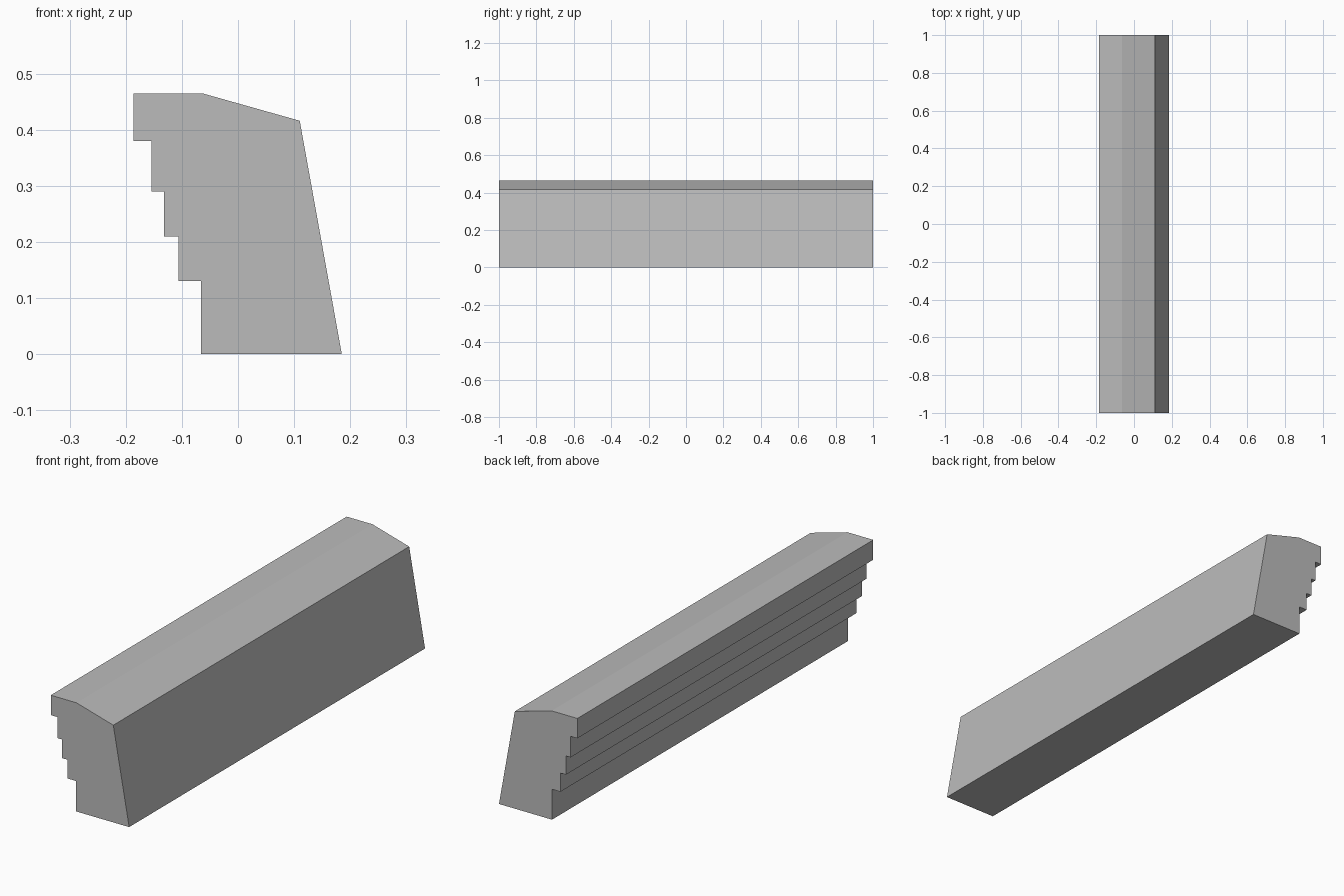
import bpy
import bmesh

cube = bpy.data.objects.get("Cube")
if cube:
    bpy.data.objects.remove(cube, do_unlink=True)

# Plain grey stone
GREY = (0.5, 0.5, 0.5, 1.0)
stone = bpy.data.materials.new("grey_stone")
stone.use_nodes = True
stone.diffuse_color = GREY
stone.node_tree.nodes["Principled BSDF"].inputs["Base Color"].default_value = GREY

# Cross-section: base, sloped face, bevelled top, then the stepped overhang
profile = [(-0.066, 0), (0.185, 0), (0.11, 0.416), (-0.064, 0.465)]
steps = [(-0.186, 0.465, 0.38), (-0.154, 0.38, 0.29),
         (-0.132, 0.29, 0.21), (-0.106, 0.21, 0.13)]
for x, top, bottom in steps:
    profile += [(x, top), (x, bottom)]
profile.append((-0.066, 0.13))

# Extrude the section along the full length
bm = bmesh.new()
section = bm.faces.new([bm.verts.new((x, -1, z)) for x, z in profile])
extruded = bmesh.ops.extrude_face_region(bm, geom=[section], use_keep_orig=True)
moved = [v for v in extruded["geom"] if isinstance(v, bmesh.types.BMVert)]
bmesh.ops.translate(bm, verts=moved, vec=(0, 2, 0))
bmesh.ops.recalc_face_normals(bm, faces=bm.faces)

mesh = bpy.data.meshes.new("stepped_wall_block")
bm.to_mesh(mesh)
bm.free()
mesh.materials.append(stone)
block = bpy.data.objects.new("stepped_wall_block", mesh)
bpy.context.collection.objects.link(block)
